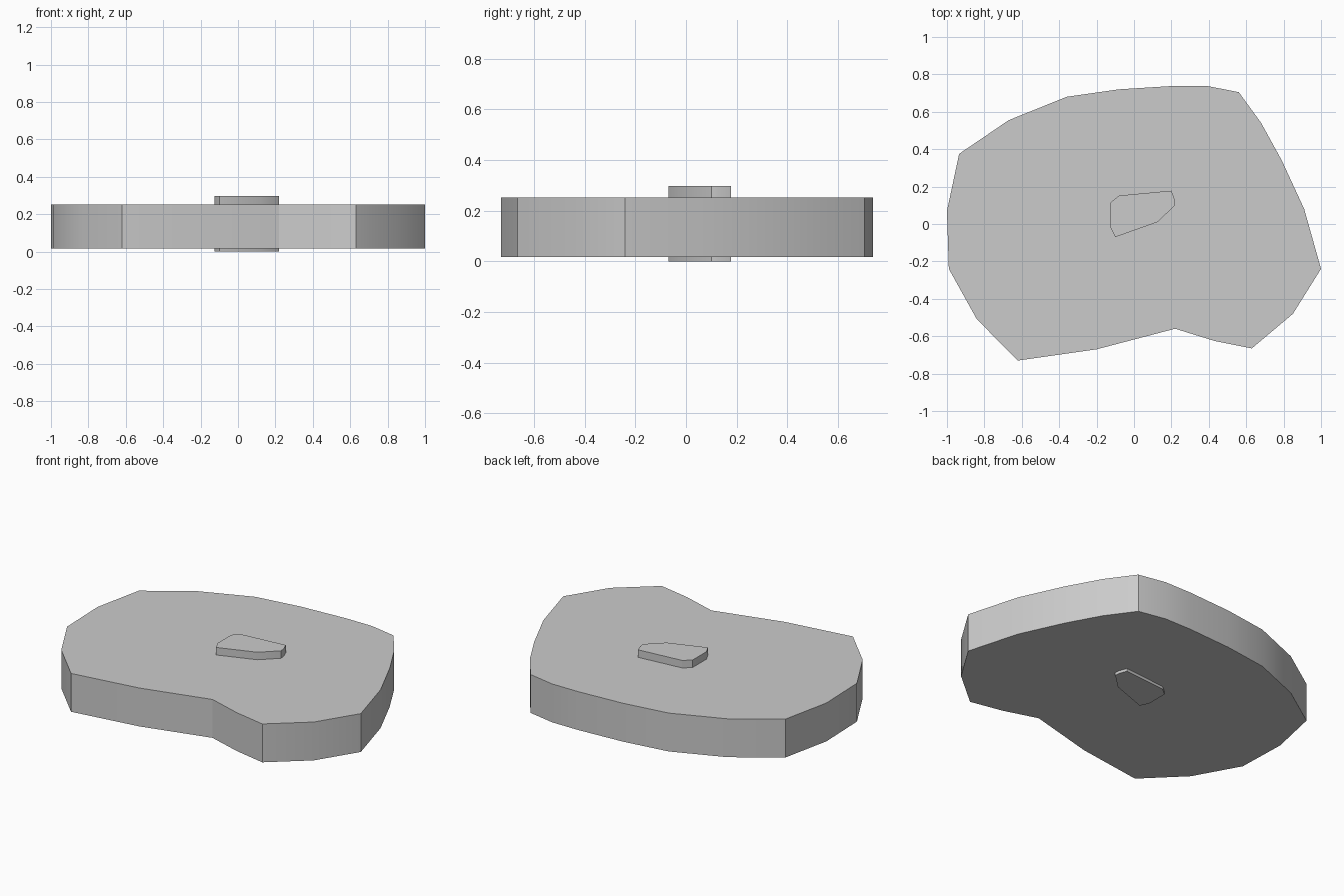
import bpy, bmesh

if "Cube" in bpy.data.objects:
    bpy.data.objects.remove(bpy.data.objects["Cube"])


def prism(name, outline, z0, z1):
    """Extrude a closed outline (counter-clockwise) from z0 to z1."""
    bm = bmesh.new()
    base = bm.faces.new([bm.verts.new((x, y, z0)) for x, y in outline])
    top = bmesh.ops.extrude_face_region(bm, geom=[base])
    verts = [v for v in top["geom"] if isinstance(v, bmesh.types.BMVert)]
    bmesh.ops.translate(bm, verts=verts, vec=(0, 0, z1 - z0))
    bmesh.ops.recalc_face_normals(bm, faces=bm.faces)
    mesh = bpy.data.meshes.new(name)
    bm.to_mesh(mesh)
    bm.free()
    obj = bpy.data.objects.new(name, mesh)
    bpy.context.collection.objects.link(obj)
    bpy.context.view_layer.objects.active = obj
    bpy.ops.object.select_all(action="DESELECT")
    obj.select_set(True)
    bpy.ops.object.shade_smooth_by_angle(angle=0.55)
    return obj


# Irregular flat slab
slab = [(-0.62, -0.73), (-0.20, -0.67), (0.22, -0.56), (0.43, -0.625),
        (0.63, -0.665), (0.85, -0.48), (1.0, -0.24), (0.91, 0.08),
        (0.79, 0.34), (0.68, 0.54), (0.56, 0.705), (0.39, 0.738),
        (0.21, 0.738), (-0.08, 0.72), (-0.36, 0.68), (-0.67, 0.555),
        (-0.935, 0.375), (-1.0, 0.07), (-0.99, -0.24), (-0.84, -0.51)]
prism("stone_slab", slab, 0.017, 0.252)

# Small core passing through the slab, proud on both faces
core = [(-0.10, -0.07), (0.125, 0.01), (0.22, 0.10), (0.218, 0.13),
        (0.20, 0.178), (-0.08, 0.152), (-0.125, 0.115), (-0.125, -0.02)]
prism("centre_core", core, 0.0, 0.298)
